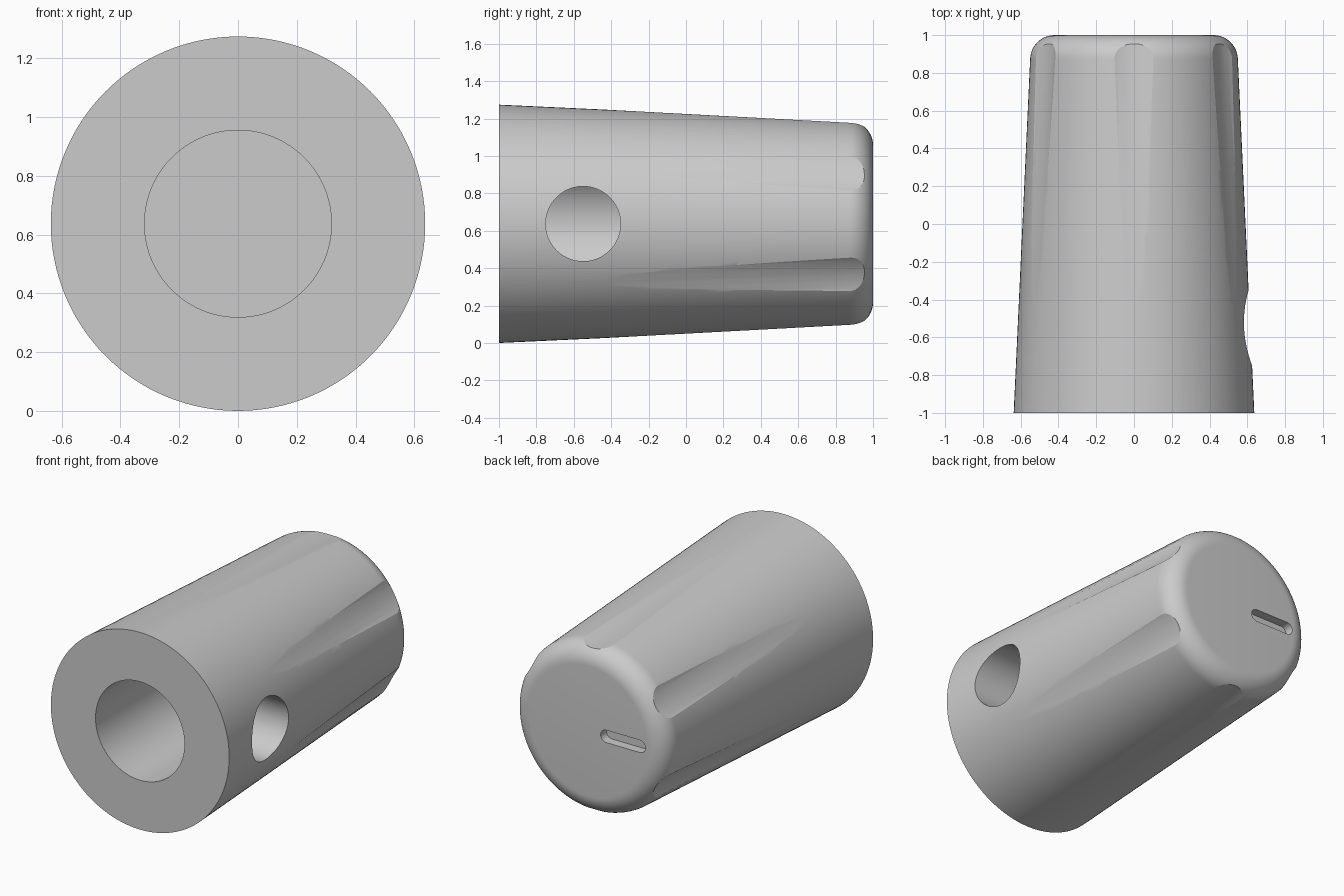
import bpy
import bmesh
from math import sin, cos, pi, radians
from mathutils import Vector, Matrix

cube = bpy.data.objects.get("Cube")
if cube:
    bpy.data.objects.remove(cube, do_unlink=True)

AXIS_Z = 0.637
FRONT_R, BACK_R, FILLET = 0.637, 0.55, 0.13
SEGMENTS = 128

grey = bpy.data.materials.new("plain grey")
grey.use_nodes = True
colour = (0.6, 0.6, 0.6, 1)
grey.diffuse_color = colour
grey.node_tree.nodes["Principled BSDF"].inputs["Base Color"].default_value = colour


def make_object(name, bm):
    bmesh.ops.recalc_face_normals(bm, faces=bm.faces)
    mesh = bpy.data.meshes.new(name)
    bm.to_mesh(mesh)
    bm.free()
    mesh.materials.append(grey)
    obj = bpy.data.objects.new(name, mesh)
    bpy.context.collection.objects.link(obj)
    return obj


def rod(bm, start, end, radius, segments=96):
    """Add a capped cylinder between two points."""
    start, end = Vector(start), Vector(end)
    way = end - start
    turn = way.to_track_quat('Z', 'Y').to_matrix().to_4x4()
    bmesh.ops.create_cone(bm, cap_ends=True, segments=segments, radius1=radius,
                          radius2=radius, depth=way.length,
                          matrix=Matrix.Translation((start + end) / 2) @ turn)


def lathe(name, profile):
    """Turn (radius, y) points about the long axis; the ends lie on the axis."""
    bm = bmesh.new()
    verts = [bm.verts.new((r, y, AXIS_Z)) for r, y in profile]
    edges = [bm.edges.new(pair) for pair in zip(verts, verts[1:])]
    bmesh.ops.spin(bm, geom=verts + edges, cent=(0, 0, AXIS_Z), axis=(0, 1, 0),
                   angle=2 * pi, steps=SEGMENTS, use_merge=True)
    bmesh.ops.remove_doubles(bm, verts=bm.verts, dist=0.0001)
    return make_object(name, bm)


# Tapered body with a rounded back edge and a blind bore in the front
shoulder = 1 - FILLET
profile = [(0, 0.4), (0.318, 0.4), (0.318, -1)]
for i in range(16):
    t = i / 16
    profile.append((FRONT_R + (BACK_R - FRONT_R) * t, -1 + (1 + shoulder) * t))
for i in range(13):
    a = i / 12 * pi / 2
    profile.append((BACK_R - FILLET + FILLET * cos(a), shoulder + FILLET * sin(a)))
profile.append((0, 1))
body = lathe("knob_body", profile)

cutters = []

# Six shallow grip flutes that fade out towards the front
FLUTE_R = 0.34
for k in range(6):
    angle = radians(30 + 60 * k)
    ends = []
    for y in (-0.46, 1.15):
        r = 0.609 - 0.066 * (y + 0.4) + FLUTE_R
        ends.append((r * cos(angle), y, AXIS_Z + r * sin(angle)))
    bm = bmesh.new()
    rod(bm, ends[0], ends[1], FLUTE_R, 128)
    cutters.append(make_object("flute_cutter", bm))

# Side screw hole through one wall into the bore
bm = bmesh.new()
rod(bm, (0.1, -0.55, AXIS_Z), (0.9, -0.55, AXIS_Z), 0.2)
cutters.append(make_object("screw_hole_cutter", bm))

# Pointer slot with round ends in the back face
bm = bmesh.new()
SLOT_R = 0.04
outline = []
for x, first in ((-0.13, -90), (-0.37, 90)):
    for i in range(13):
        a = radians(first + 15 * i)
        outline.append(bm.verts.new((x + SLOT_R * cos(a), 0.94, AXIS_Z + SLOT_R * sin(a))))
floor = bm.faces.new(outline)
extruded = bmesh.ops.extrude_face_region(bm, geom=[floor], use_keep_orig=True)["geom"]
bmesh.ops.translate(bm, vec=(0, 0.2, 0),
                    verts=[v for v in extruded if isinstance(v, bmesh.types.BMVert)])
cutters.append(make_object("pointer_slot_cutter", bm))

# Cut everything out of the body
bpy.ops.object.select_all(action='DESELECT')
bpy.context.view_layer.objects.active = body
body.select_set(True)
for cutter in cutters:
    cutter.hide_render = True
    cut = body.modifiers.new("cut", 'BOOLEAN')
    cut.operation = 'DIFFERENCE'
    cut.solver = 'EXACT'
    cut.object = cutter
    bpy.ops.object.modifier_apply(modifier=cut.name)
for cutter in cutters:
    bpy.data.objects.remove(cutter, do_unlink=True)

bpy.ops.object.shade_smooth_by_angle(angle=radians(20))
